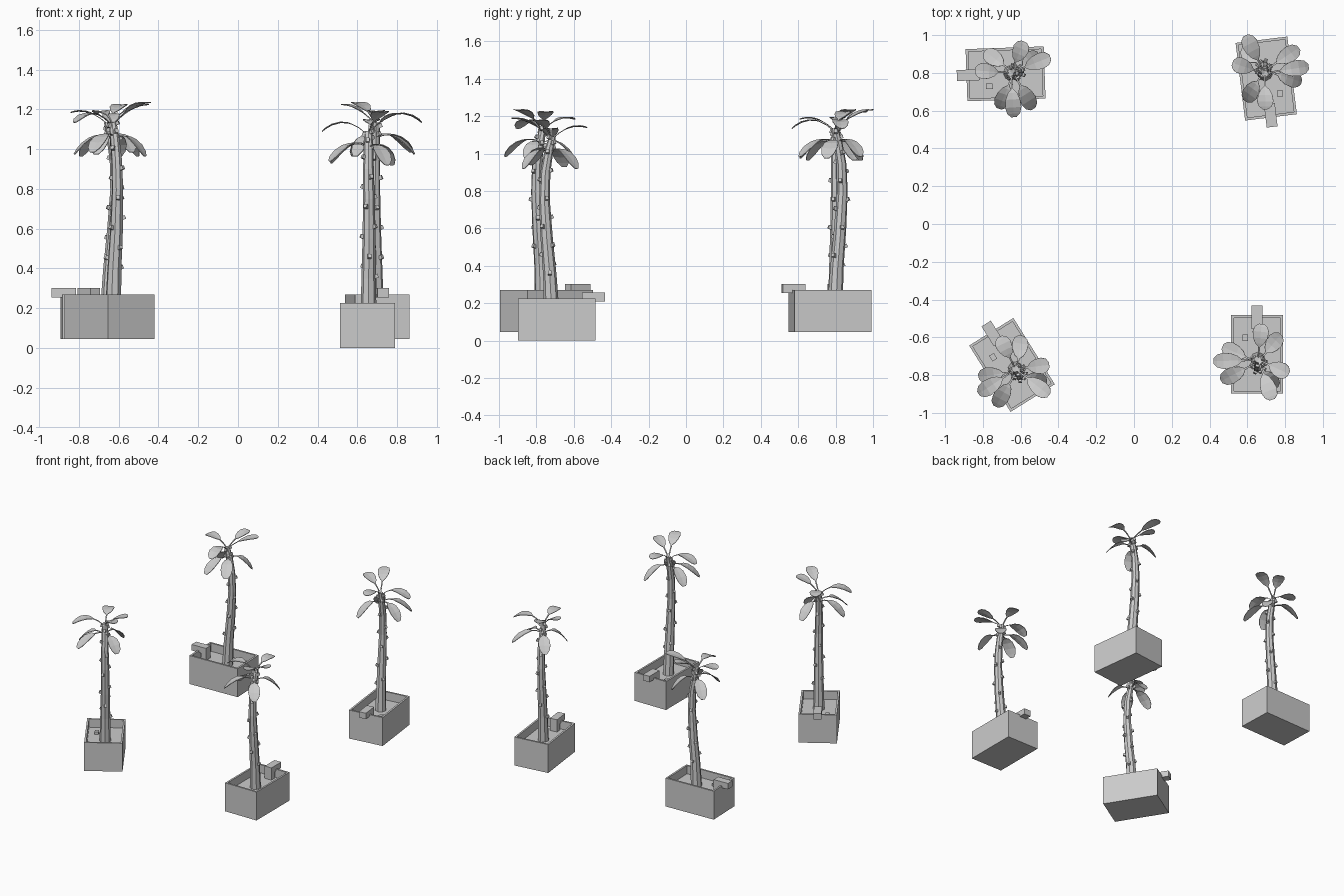
import bpy, bmesh, math
from mathutils import Matrix, Vector

if "Cube" in bpy.data.objects:
    bpy.data.objects.remove(bpy.data.objects["Cube"])

HX, HY, H, WALL, SOIL = 0.138, 0.207, 0.225, 0.02, 0.16
# trunk centre line: x, y, z, radius (in planter coordinates)
TRUNK = [(0.004, -0.028, 0.15, 0.041), (0.005, -0.038, 0.35, 0.036), (0.007, -0.055, 0.55, 0.033),
         (0.006, -0.067, 0.75, 0.029), (0.004, -0.062, 0.90, 0.027), (0.004, -0.042, 1.02, 0.024),
         (0.004, -0.025, 1.09, 0.019)]


def to_mesh(bm, name):
    bmesh.ops.recalc_face_normals(bm, faces=bm.faces)
    me = bpy.data.meshes.new(name)
    bm.to_mesh(me)
    bm.free()
    return me


def add_box(bm, lo, hi, rot=None):
    lo, hi = Vector(lo), Vector(hi)
    m = Matrix.Translation((lo + hi) / 2)
    if rot:
        m = m @ rot
    return bmesh.ops.create_cube(bm, size=1, matrix=m @ Matrix.Diagonal((*(hi - lo), 1)))


def spot(z):
    # trunk centre and radius at height z
    for a, b in zip(TRUNK, TRUNK[1:]):
        if z <= b[2]:
            t = (z - a[2]) / (b[2] - a[2])
            return [p + (q - p) * t for p, q in zip(a, b)]
    return TRUNK[-1]


def planter():
    # open box: inset the top face and push it down to the soil
    bm = bmesh.new()
    add_box(bm, (-HX, -HY, 0), (HX, HY, H))
    top = max(bm.faces, key=lambda f: f.calc_center_median().z)
    bmesh.ops.inset_individual(bm, faces=[top], thickness=WALL)
    ext = bmesh.ops.extrude_face_region(bm, geom=[top])
    bmesh.ops.delete(bm, geom=[top], context='FACES_ONLY')
    bmesh.ops.translate(bm, vec=(0, 0, SOIL - H),
                        verts=[g for g in ext['geom'] if isinstance(g, bmesh.types.BMVert)])
    return to_mesh(bm, "planter")


def spout():
    # overflow bar across the rim with a leg down to the soil
    bm = bmesh.new()
    add_box(bm, (-0.029, 0.135, 0.21), (0.029, 0.258, 0.257))
    add_box(bm, (-0.029, 0.135, SOIL), (0.029, 0.178, 0.21))
    return to_mesh(bm, "spout")


def peg():
    bm = bmesh.new()
    add_box(bm, (-0.077, 0.07, SOIL), (-0.048, 0.105, SOIL + 0.02))
    return to_mesh(bm, "soil_peg")


def trunk():
    bm = bmesh.new()
    n, rings = 8, []
    for x, y, z, r in TRUNK:
        rings.append([bm.verts.new((x + r * math.cos(math.tau * i / n), y + r * math.sin(math.tau * i / n), z))
                      for i in range(n)])
    for a, b in zip(rings, rings[1:]):
        for i in range(n):
            bm.faces.new((a[i], a[(i + 1) % n], b[(i + 1) % n], b[i]))
    bm.faces.new(rings[0])
    bm.faces.new(rings[-1])
    return to_mesh(bm, "trunk")


def knobs():
    # leaf-scar knobs spiralling up the trunk, closer together at the crown
    bm = bmesh.new()
    for i in range(19):
        z = 0.36 + 0.05 * i if i < 14 else 1.03 + 0.014 * (i - 14)
        x, y, _, r = spot(z)
        a = i * 2.4
        c = Vector((x + r * math.cos(a), y + r * math.sin(a), z))
        s = Vector((0.012, 0.009, 0.010))
        add_box(bm, c - s, c + s, Matrix.Rotation(a, 4, 'Z') @ Matrix.Rotation(-0.4, 4, 'Y'))
    return to_mesh(bm, "trunk_knobs")


# leaves: direction in degrees, reach, start height, mid height, tip height
LEAVES = [(182, 0.235, 1.07, 1.19, 1.09), (-25, 0.18, 1.08, 1.18, 1.18), (-70, 0.225, 1.08, 1.19, 1.19),
          (84, 0.19, 1.08, 1.17, 1.14), (210, 0.225, 1.02, 1.07, 0.94), (48, 0.18, 1.01, 1.07, 0.92),
          (160, 0.20, 1.01, 1.07, 0.93), (-58, 0.18, 1.01, 1.06, 0.92)]
BLADE = [(0, .004), (.2, .004), (.36, .005), (.45, .024), (.6, .038), (.78, .043), (.92, .034), (1, .014)]


def leaves():
    bm = bmesh.new()
    for deg, reach, z0, z1, z2 in LEAVES:
        a = math.radians(deg)
        out, side = Vector((math.cos(a), math.sin(a), 0)), Vector((-math.sin(a), math.cos(a), 0))
        bx, by = spot(z0)[:2]
        base = Vector((bx, by, 0))
        tip = Vector((0.004, -0.028, 0)) + out * reach
        prev = None
        for t, w in BLADE:
            z = (1 - t) ** 2 * z0 + 2 * t * (1 - t) * z1 + t * t * z2
            c = base.lerp(tip, t) + Vector((0, 0, z))
            lift = Vector((0, 0, w * 0.1))
            row = [bm.verts.new(c - side * w + lift), bm.verts.new(c), bm.verts.new(c + side * w + lift)]
            if prev:
                for i in range(2):
                    bm.faces.new((prev[i], row[i], row[i + 1], prev[i + 1]))
            prev = row
    return to_mesh(bm, "leaves")


parts = [planter(), spout(), peg(), trunk(), knobs(), leaves()]

# four planters, each turned its own way: x, y, z, turn
PLACES = {"front_right": (0.652, -0.69, 0, 0), "front_left": (-0.646, -0.746, 0.045, 32),
          "back_left": (-0.68, 0.795, 0.045, 92), "back_right": (0.70, 0.77, 0.045, 187)}
for place, (x, y, z, turn) in PLACES.items():
    for me in parts:
        ob = bpy.data.objects.new(place + "_" + me.name, me)
        bpy.context.collection.objects.link(ob)
        ob.matrix_world = Matrix.Translation((x, y, z)) @ Matrix.Rotation(math.radians(turn), 4, 'Z')
        if me.name == "leaves":
            mod = ob.modifiers.new("thickness", 'SOLIDIFY')
            mod.thickness = 0.004
